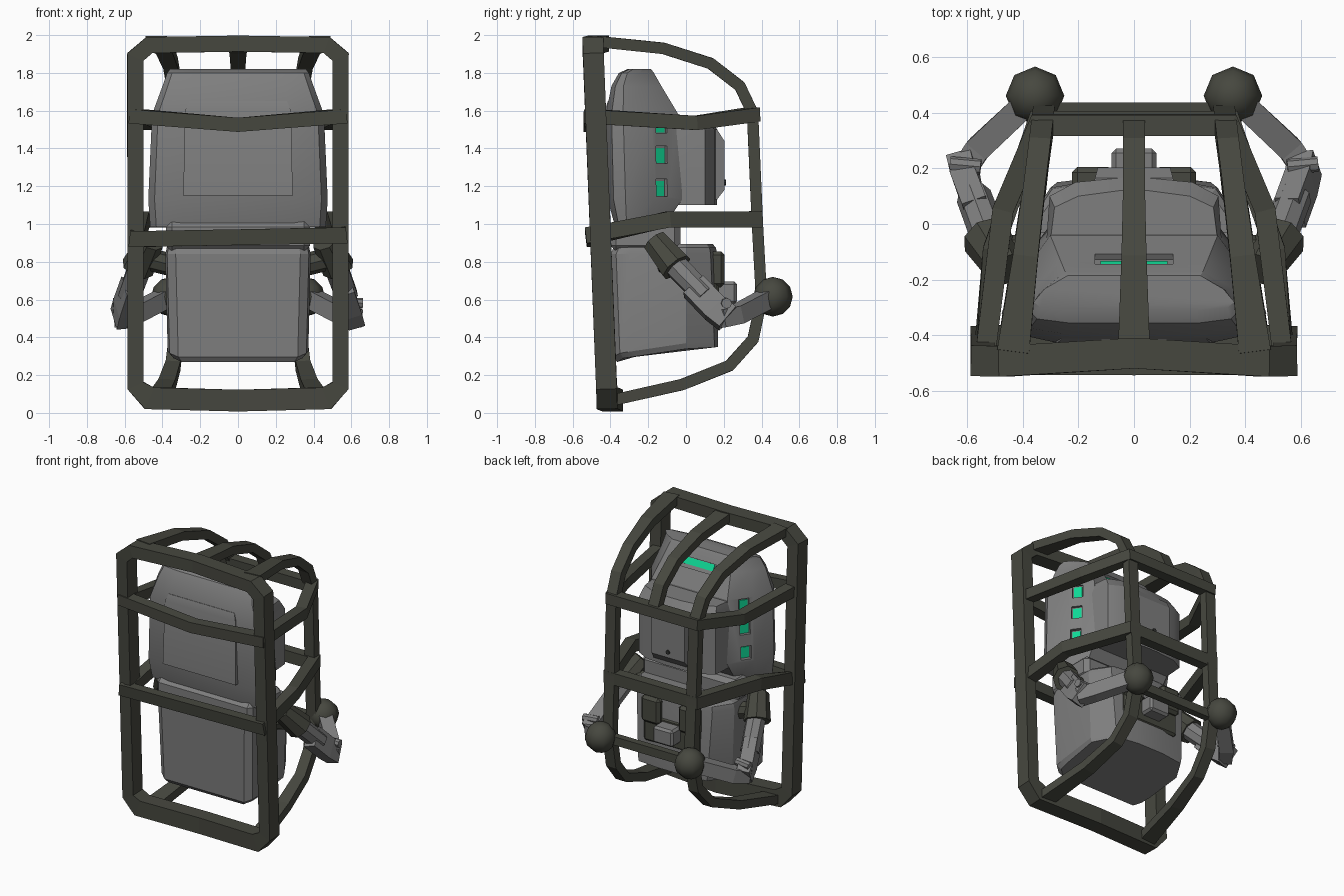
import bpy, bmesh, math
from mathutils import Vector, Matrix

if "Cube" in bpy.data.objects:
    bpy.data.objects.remove(bpy.data.objects["Cube"])


def material(name, rgb):
    m = bpy.data.materials.new(name)
    m.diffuse_color = (*rgb, 1)
    m.use_nodes = True
    m.node_tree.nodes["Principled BSDF"].inputs["Base Color"].default_value = m.diffuse_color
    return m


GREY = material("body_grey", (0.21, 0.21, 0.21))
OLIVE = material("cage_olive", (0.062, 0.064, 0.05))
DARK = material("bolt_dark", (0.03, 0.032, 0.03))
GREEN = material("light_green", (0.005, 0.68, 0.3))


def smooth_sharp(ob, angle):
    bpy.ops.object.select_all(action='DESELECT')
    ob.select_set(True)
    bpy.context.view_layer.objects.active = ob
    bpy.ops.object.shade_smooth_by_angle(angle=math.radians(angle))


def finish(bm, name, mat, smooth=None):
    bmesh.ops.recalc_face_normals(bm, faces=bm.faces)
    me = bpy.data.meshes.new(name)
    bm.to_mesh(me)
    bm.free()
    ob = bpy.data.objects.new(name, me)
    bpy.context.collection.objects.link(ob)
    me.materials.append(mat)
    if smooth:
        smooth_sharp(ob, smooth)
    return ob


def skin(bm, rings, closed):
    rings = [[bm.verts.new(p) for p in r] for r in rings]
    n = len(rings[0])
    pairs = list(zip(rings, rings[1:])) + ([(rings[-1], rings[0])] if closed else [])
    for a, b in pairs:
        for i in range(n):
            bm.faces.new((a[i], a[(i + 1) % n], b[(i + 1) % n], b[i]))
    if not closed:
        bm.faces.new(rings[0])
        bm.faces.new(rings[-1])


def bar(name, pts, side, w, t, mat=OLIVE, closed=False):
    """Rectangular bar along a path: w across the side vector, t across the other."""
    pts = [Vector(p) for p in pts]
    rings, n = [], len(pts)
    ws = w if isinstance(w, list) else [w] * n
    ts = t if isinstance(t, list) else [t] * n
    for i, p in enumerate(pts):
        a = pts[i - 1] if (i or closed) else p
        b = pts[(i + 1) % n] if (i < n - 1 or closed) else p
        d1, d2 = (p - a).normalized(), (b - p).normalized()
        tan = (d1 + d2).normalized()
        s = Vector(side)
        s = (s - tan * s.dot(tan)).normalized()
        k = 1 / max(0.7, tan.dot(d2 if d2.length else d1))
        u = tan.cross(s) * ts[i] / 2 * k
        s = s * ws[i] / 2
        rings.append([p + s + u, p - s + u, p - s - u, p + s - u])
    bm = bmesh.new()
    skin(bm, rings, closed)
    return finish(bm, name, mat)


def loft(name, levels, mat=GREY, smooth=25):
    """Stack of mirrored outlines: (z, [(x, y), ...]) with the x > 0 half given front to back."""
    bm = bmesh.new()
    skin(bm, [[(x, y, z) for x, y in h] + [(-x, y, z) for x, y in reversed(h)] for z, h in levels], False)
    return finish(bm, name, mat, smooth)


def box(name, c, size, mat=GREY, rot=None, bevel=0.0):
    bm = bmesh.new()
    bmesh.ops.create_cube(bm, size=1, matrix=Matrix.Diagonal((*size, 1)))
    if bevel:
        bmesh.ops.bevel(bm, geom=bm.edges[:], offset=bevel, segments=1, affect='EDGES')
    bm.transform(Matrix.Translation(c) @ (rot or Matrix()))
    return finish(bm, name, mat)


def rod(name, p, q, r1, r2, sides=8, mat=GREY):
    p, q = Vector(p), Vector(q)
    bm = bmesh.new()
    bmesh.ops.create_cone(bm, cap_ends=True, segments=sides, radius1=r1, radius2=r2, depth=(q - p).length)
    bm.transform(Matrix.Translation((p + q) / 2) @ (q - p).to_track_quat('Z', 'Y').to_matrix().to_4x4())
    return finish(bm, name, mat, 35)


# Cage: tilted front ring, heavier along the bottom
half = [(0, 1.955), (0.47, 1.947), (0.543, 1.885), (0.543, 0.145), (0.47, 0.078), (0, 0.065)]
outline = half + [(-x, z) for x, z in half[-2:0:-1]]
bar("front_ring", [(x, -0.415 - 0.04 * z + (0.03 if x == 0 else 0), z) for x, z in outline],
    (0, 1, 0), 0.11, [0.115 if z < 0.1 else 0.085 for x, z in outline], closed=True)

# Cage: side hoops and the centre roof bar, wider toward the ring
arc = [(-0.46, 1.965), (-0.12, 1.93), (0.13, 1.85), (0.285, 1.73), (0.352, 1.59), (0.378, 1.0),
       (0.4, 0.6), (0.355, 0.39), (0.23, 0.25), (-0.02, 0.15), (-0.42, 0.06)]
widths = [0.115, 0.09] + [0.078] * 7 + [0.09, 0.115]
for s in (1, -1):
    bar("side_hoop", [(s * (0.435 - 0.13 * (y + 0.47)), y, z) for y, z in arc], (1, 0, 0), widths, 0.06)
bar("roof_bar", [(0, y, z) for y, z in arc[:5]], (1, 0, 0), widths[:5], 0.06)

# Cage: horizontal bands and low rear grip
band = [(0.538, -0.505, 1.57), (0.47, 0.05, 1.535), (0.34, 0.355, 1.58)]
bar("upper_band", [(0, -0.505, 1.525)] + band + [(-x, y, z) for x, y, z in reversed(band)],
    (0, 0, 1), 0.075, 0.075, closed=True)
band = [(0.538, -0.495, 0.94), (0.505, -0.09, 1.025), (0.345, 0.37, 1.025)]
bar("middle_band", band + [(-x, y, z - (0.02 if y < -0.4 else 0)) for x, y, z in reversed(band)],
    (0, 0, 1), 0.085, 0.072, closed=True)
bar("rear_grip", [(-0.34, 0.41, 0.6), (0.34, 0.41, 0.6)], (0, 0, 1), 0.06, 0.05)


# Upper body shell
def shell(z, f, b, w):
    d = b - f
    return z, [(0.62 * w, f), (0.93 * w, f + 0.08 * d), (w, f + 0.24 * d), (0.89 * w, f + 0.62 * d), (0.66 * w, b)]


upper = loft("upper_body", [shell(0.985, -0.375, -0.12, 0.465), shell(1.13, -0.415, -0.02, 0.475),
                            shell(1.58, -0.425, -0.04, 0.455), shell(1.73, -0.395, -0.13, 0.4),
                            shell(1.8, -0.355, -0.17, 0.375), shell(1.82, -0.31, -0.185, 0.36)])
loft("chest_panel", [(1.15, [(0.29, -0.44), (0.29, -0.38)]), (1.6, [(0.28, -0.43), (0.28, -0.38)]),
                     (1.65, [(0.26, -0.414), (0.26, -0.38)])])


# Recessed lights: three on each flank, one slot on the sloping roof
def recessed_light(name, c, size, plate, shift, rot):
    """Pocket cut along its thinnest axis, with a green plate lying on its floor."""
    cutter = box("cutter", c, size, GREY, rot)
    cutter.hide_render = True
    mod = upper.modifiers.new("pocket", 'BOOLEAN')
    mod.operation, mod.solver, mod.object = 'DIFFERENCE', 'EXACT', cutter
    bpy.context.view_layer.objects.active = upper
    bpy.ops.object.modifier_apply(modifier="pocket")
    bpy.data.objects.remove(cutter)
    off = Vector(shift)
    axis = size.index(min(size))
    off[axis] = -size[axis] / 2 + 0.002
    box(name, Vector(c) + rot @ off, plate, GREEN, rot)


for s in (1, -1):
    rot = Matrix.Rotation(math.radians(35 if s > 0 else 145), 4, 'Z')
    for z, y in ((1.192, -0.13), (1.367, -0.128), (1.527, -0.126)):
        recessed_light("flank_light", (s * (0.385 - 0.03 * (z - 1.2)), y, z), (0.046, 0.072, 0.092),
                       (0.008, 0.056, 0.078), (0, 0, -0.004), rot)
recessed_light("roof_light", (0, -0.125, 1.722), (0.28, 0.07, 0.046), (0.24, 0.046, 0.008), (0, -0.01, 0),
               Matrix.Rotation(math.radians(-60), 4, 'X'))
smooth_sharp(upper, 25)

# Rear housing with its hatch
rear = [(0.315, -0.07), (0.303, 0.1), (0.21, 0.15), (0.05, 0.165)]
loft("rear_housing", [(1.1, rear), (1.5, rear), (1.57, [(0.305, -0.1), (0.285, 0.06), (0.2, 0.1), (0.05, 0.12)])])
loft("rear_hatch", [(1.13, [(0.15, 0.12), (0.14, 0.165)]), (1.18, [(0.15, 0.12), (0.13, 0.203)]),
                    (1.44, [(0.15, 0.12), (0.13, 0.203)]), (1.5, [(0.15, 0.12), (0.14, 0.165)])])
rod("hatch_bolt", (0, 0.2, 1.22), (0, 0.211, 1.22), 0.015, 0.015, 8, DARK)

# Waist and lower body
box("waist", (0, -0.215, 0.935), (0.76, 0.37, 0.16), GREY, bevel=0.03)
lower = [(0.33, -0.4), (0.375, -0.37), (0.385, -0.3), (0.385, 0.0), (0.3, 0.13), (0.1, 0.165)]
bottom = [(0.31, -0.385), (0.355, -0.35), (0.365, -0.28), (0.36, 0.0), (0.27, 0.15), (0.1, 0.17)]
body = loft("lower_body", [(0.27, [(x * 0.96, y + 0.02) for x, y in bottom[:3]] + bottom[3:]),
                           (0.3, [(x * 1.02, y) for x, y in bottom]), (0.84, lower),
                           (0.875, [(x * 0.98, y * 0.96) for x, y in lower]),
                           (0.895, [(x * 0.92, y * 0.85) for x, y in lower])], smooth=15)
for v in body.data.vertices:  # underside rises toward the back and the corners
    if v.co.z < 0.4:
        v.co.z += 0.15 * (v.co.y + 0.36) + (0.015 if abs(v.co.x) > 0.32 else 0)

# Back equipment
for s in (1, -1):
    box("back_pouch", (s * 0.148, 0.155, 0.76), (0.15, 0.1, 0.19), OLIVE, bevel=0.02)
box("back_plate", (0, 0.15, 0.62), (0.44, 0.05, 0.2), OLIVE, bevel=0.015)
box("back_unit", (0, 0.205, 0.635), (0.16, 0.13, 0.12), GREY, bevel=0.015)
box("back_block", (0, 0.09, 0.865), (0.26, 0.12, 0.05), GREY, bevel=0.012)

# Arms gripping the hoops
for s in (1, -1):
    P = lambda x, y, z: Vector((s * x, y, z))
    rod("shoulder_mount", P(0.34, -0.1, 0.78), P(0.5, -0.1, 0.82), 0.06, 0.06, 8, OLIVE)
    rod("shoulder_cuff", P(0.46, -0.165, 0.91), P(0.53, -0.05, 0.77), 0.07, 0.09, 8, OLIVE)
    rod("upper_arm", P(0.515, -0.06, 0.785), P(0.575, 0.1, 0.62), 0.066, 0.064)
    bar("elbow_link", [P(0.56, 0.04, 0.67), P(0.6, 0.15, 0.555), P(0.615, 0.22, 0.5)],
        (1, 0, 0.3), 0.09, 0.14, GREY)
    rod("elbow_pin", P(0.55, 0.205, 0.585), P(0.66, 0.215, 0.58), 0.028, 0.028, 8)
    bar("forearm", [P(0.62, 0.18, 0.5), P(0.56, 0.27, 0.52), P(0.4, 0.42, 0.6)], (0, 0, 1), 0.095, 0.09, GREY)
    bm = bmesh.new()
    bmesh.ops.create_uvsphere(bm, u_segments=8, v_segments=6, radius=0.105,
                              matrix=Matrix.Translation(P(0.355, 0.46, 0.615)))
    finish(bm, "hand_ball", OLIVE, 50)
